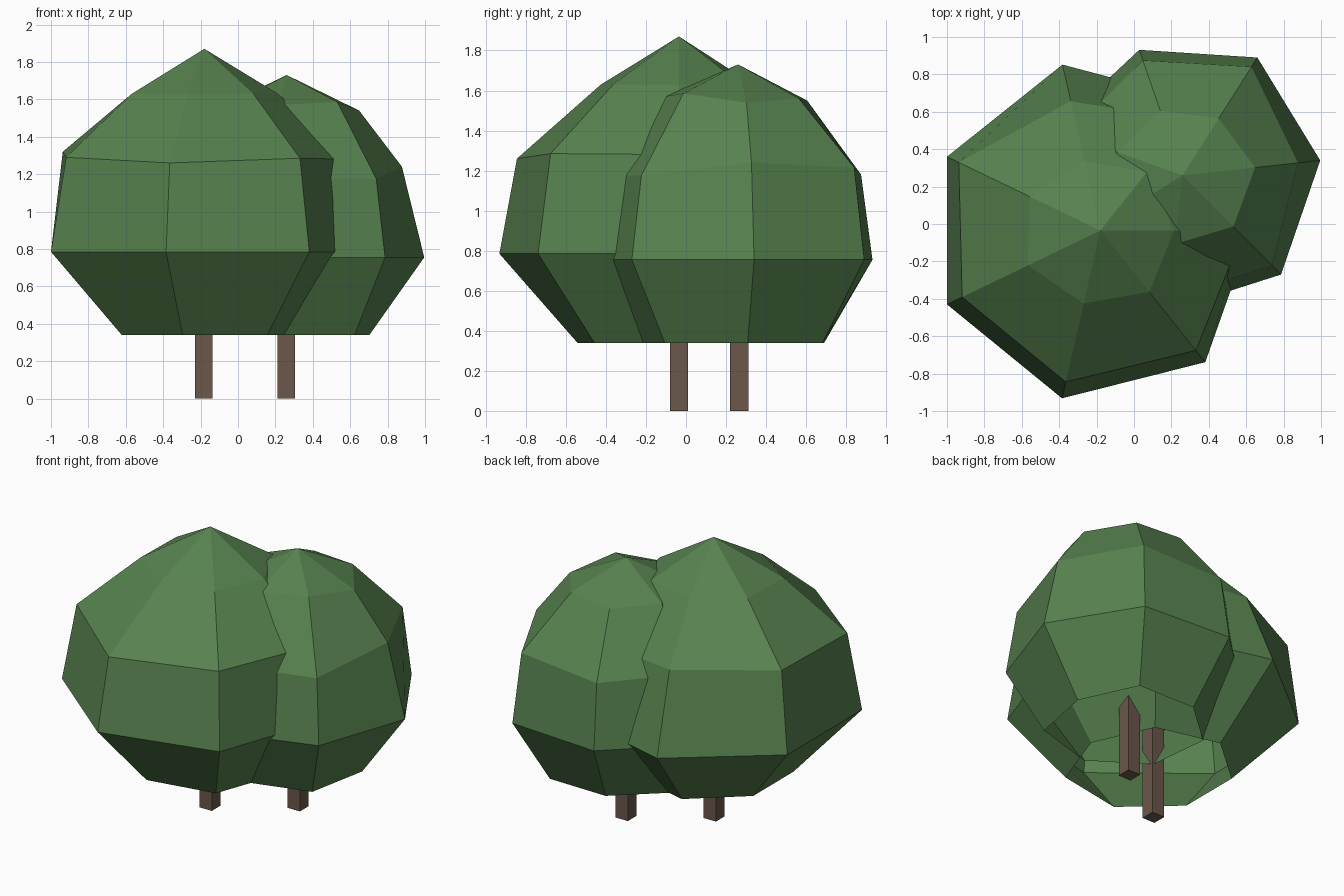
import bpy, bmesh, math

if "Cube" in bpy.data.objects:
    bpy.data.objects.remove(bpy.data.objects["Cube"])


def material(name, rgb):
    m = bpy.data.materials.new(name)
    m.diffuse_color = (*rgb, 1.0)
    m.use_nodes = True
    m.node_tree.nodes["Principled BSDF"].inputs["Base Color"].default_value = m.diffuse_color
    return m


LEAF = material("leaf green", (0.095, 0.223, 0.078))
BARK = material("bark brown", (0.147, 0.095, 0.069))
SIDES = 7


def finish(bm, name, mat):
    mesh = bpy.data.meshes.new(name)
    bm.to_mesh(mesh)
    bm.free()
    mesh.materials.append(mat)
    obj = bpy.data.objects.new(name, mesh)
    bpy.context.collection.objects.link(obj)


def crown(name, x, y, top, turn, rings):
    """Seven-sided leafy dome, open underneath; rings hold (heights, radii) from the bottom up."""
    bm = bmesh.new()
    loops = []
    for heights, radii in rings:
        loop = []
        for i in range(SIDES):
            a = math.radians(turn) + math.tau * i / SIDES
            z = heights[i] if isinstance(heights, tuple) else heights
            loop.append(bm.verts.new((x + radii[i] * math.cos(a), y + radii[i] * math.sin(a), z)))
        loops.append(loop)
    apex = bm.verts.new((x, y, top))
    for i in range(SIDES):
        j = (i + 1) % SIDES
        for low, high in zip(loops, loops[1:]):
            bm.faces.new((low[i], low[j], high[j], high[i]))
        bm.faces.new((loops[-1][i], loops[-1][j], apex))
    finish(bm, name, LEAF)


def trunk(name, x, y, height, half=0.046):
    """Square post reaching up inside the crown."""
    bm = bmesh.new()
    bmesh.ops.create_cube(bm, size=1.0)
    for v in bm.verts:
        v.co = (x + v.co.x * 2 * half, y + v.co.y * 2 * half, (v.co.z + 0.5) * height)
    finish(bm, name, BARK)


# Large tree
crown("large_crown", -0.18, -0.035, 1.87, 0, [
    (0.34, (0.49, 0.50, 0.51, 0.49, 0.49, 0.52, 0.54)),
    (0.785, (0.81, 0.88, 0.91, 0.91, 0.91, 0.92, 0.90)),
    ((1.28, 1.29, 1.29, 1.32, 1.29, 1.26, 1.285), (0.766, 0.76, 0.71, 0.84, 0.82, 0.83, 0.82)),
    (1.63, (0.394, 0.40, 0.38, 0.42, 0.43, 0.40, 0.42)),
])
trunk("large_trunk", -0.183, -0.035, 0.75)

# Small tree
crown("small_crown", 0.26, 0.26, 1.73, 6.2, [
    (0.34, (0.445, 0.50, 0.455, 0.48, 0.48, 0.49, 0.515)),
    (0.755, (0.74, 0.746, 0.71, 0.73, 0.73, 0.73, 0.747)),
    ((1.24, 1.215, 1.18, 1.2, 1.2, 1.18, 1.175), (0.62, 0.687, 0.65, 0.65, 0.65, 0.66, 0.68)),
    ((1.54, 1.56, 1.55, 1.56, 1.56, 1.57, 1.585), (0.39, 0.36, 0.365, 0.37, 0.37, 0.37, 0.385)),
])
trunk("small_trunk", 0.258, 0.265, 0.75)
